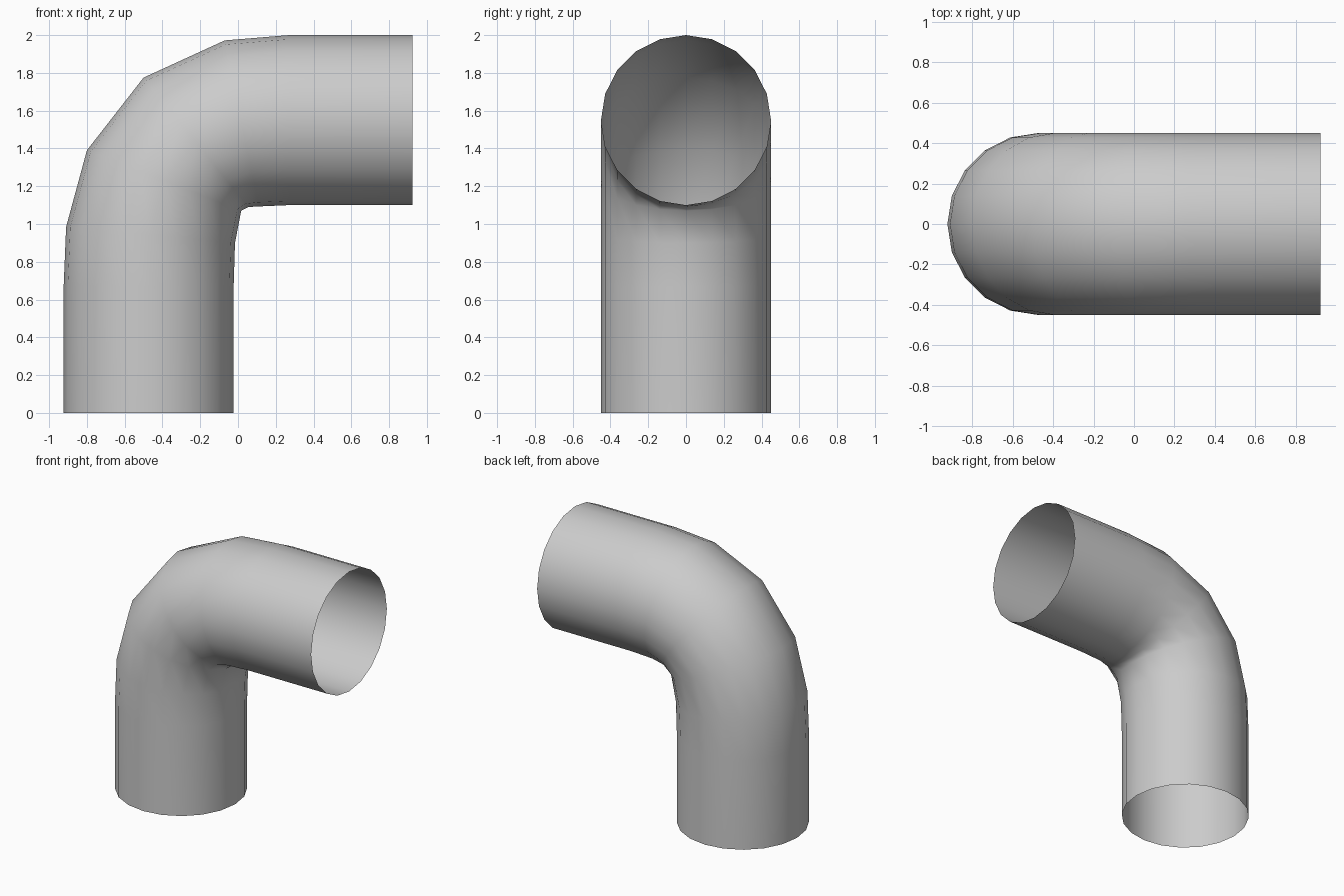
import bpy, bmesh, math
from mathutils import Vector

if "Cube" in bpy.data.objects:
    bpy.data.objects.remove(bpy.data.objects["Cube"])

SIDES = 20
RADIUS = 0.45

# Each ring of the bent pipe: outer point and inner point (x, z) in the bend plane
rings = [
    ((-0.923, 0.0), (-0.023, 0.0)),
    ((-0.923, 0.67), (-0.023, 0.67)),
    ((-0.91, 0.985), (-0.016, 0.90)),
    ((-0.80, 1.39), (0.017, 1.07)),
    ((-0.50, 1.775), (0.055, 1.09)),
    ((-0.07, 1.972), (0.11, 1.093)),
    ((0.27, 2.0), (0.27, 1.10)),
    ((0.923, 2.0), (0.923, 1.10)),
]

bm = bmesh.new()
loops = []
for outer, inner in rings:
    o = Vector((outer[0], 0, outer[1]))
    i = Vector((inner[0], 0, inner[1]))
    centre, arm = (o + i) / 2, (o - i) / 2
    loop = []
    for k in range(SIDES):
        a = 2 * math.pi * k / SIDES
        loop.append(bm.verts.new(centre + arm * math.cos(a)
                                 + Vector((0, RADIUS * math.sin(a), 0))))
    loops.append(loop)

# Open-ended pipe wall
for a, b in zip(loops, loops[1:]):
    for k in range(SIDES):
        n = (k + 1) % SIDES
        face = bm.faces.new((a[k], b[k], b[n], a[n]))
        face.smooth = True
bmesh.ops.recalc_face_normals(bm, faces=bm.faces)

# Make sure the outside of the wall faces outwards
bm.faces.ensure_lookup_table()
f = bm.faces[0]
if f.normal.dot(f.calc_center_median() - Vector((-0.473, 0, 0.335))) < 0:
    bmesh.ops.reverse_faces(bm, faces=bm.faces)

mesh = bpy.data.meshes.new("pipe_elbow")
bm.to_mesh(mesh)
bm.free()
pipe = bpy.data.objects.new("pipe_elbow", mesh)
bpy.context.collection.objects.link(pipe)
